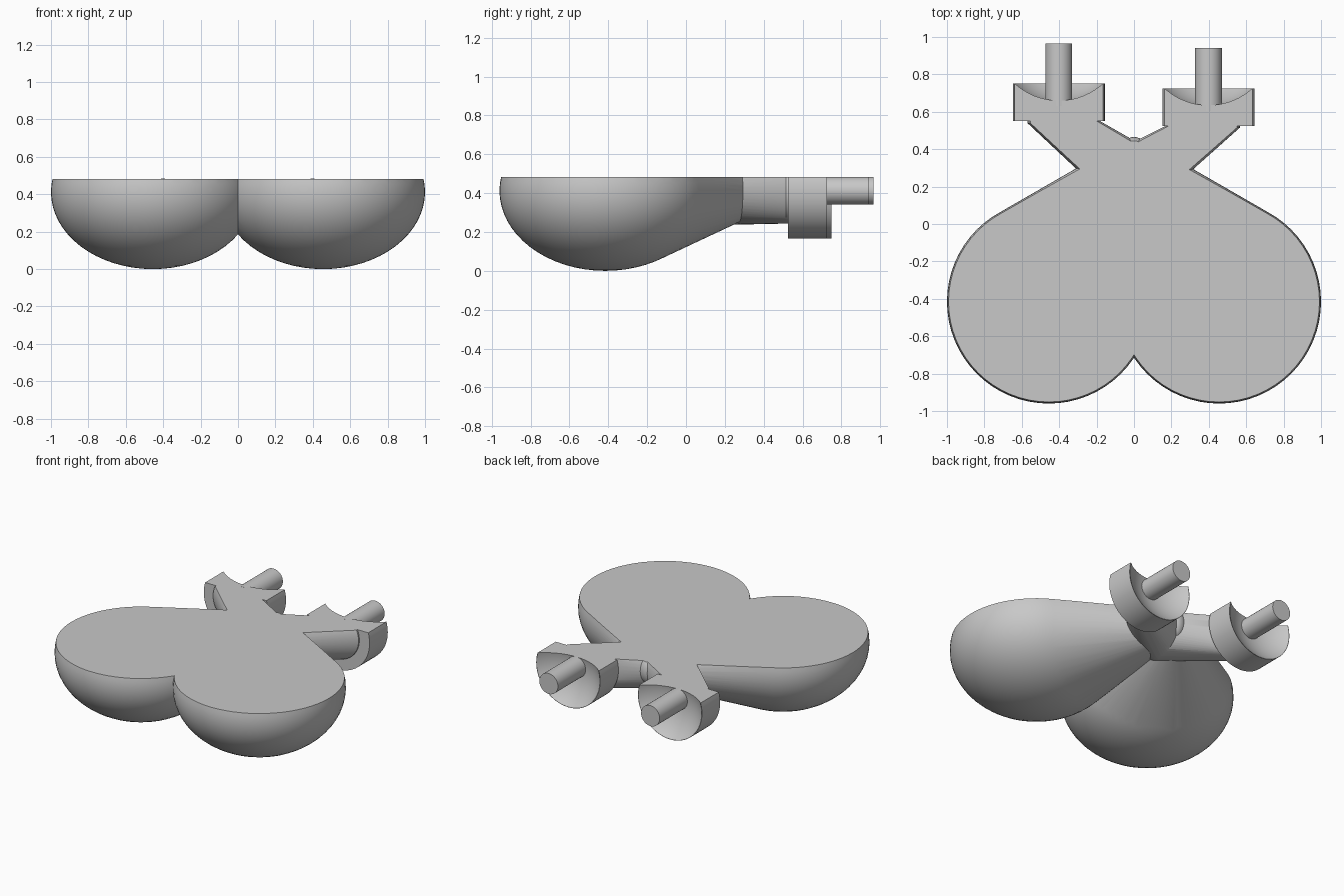
import bpy, bmesh, math
from mathutils import Matrix

cube = bpy.data.objects.get("Cube")
if cube:
    bpy.data.objects.remove(cube, do_unlink=True)

MID = 0.4125   # height shared by every part's centre line
TOP = 0.4825   # flat cut across the whole model
GREY = (0.58, 0.58, 0.58, 1)

grey = bpy.data.materials.new("plain grey")
grey.use_nodes = True
grey.diffuse_color = GREY
grey.node_tree.nodes["Principled BSDF"].inputs["Base Color"].default_value = GREY


def add_ball(bm, centre, size, segments=64):
    m = Matrix.Translation(centre) @ Matrix.Diagonal((*size, 1))
    bmesh.ops.create_uvsphere(bm, u_segments=segments, v_segments=segments // 2, radius=1, matrix=m)


def add_rod(bm, x, y0, y1, radius, segments=64):
    m = Matrix.Translation((x, (y0 + y1) / 2, MID)) @ Matrix.Rotation(math.pi / 2, 4, "X")
    bmesh.ops.create_cone(bm, cap_ends=True, segments=segments, radius1=radius,
                          radius2=radius, depth=y1 - y0, matrix=m)


def hull(bm):
    """Closed convex skin around the points of bm, which is used up."""
    skin = bmesh.new()
    for v in bm.verts:
        skin.verts.new(v.co)
    bm.free()
    bmesh.ops.convex_hull(skin, input=skin.verts[:])
    loose = [v for v in skin.verts if not v.link_faces]
    bmesh.ops.delete(skin, geom=loose, context="VERTS")
    return skin


def finish(bm, name):
    bmesh.ops.recalc_face_normals(bm, faces=bm.faces[:])
    mesh = bpy.data.meshes.new(name)
    bm.to_mesh(mesh)
    bm.free()
    mesh.materials.append(grey)
    obj = bpy.data.objects.new(name, mesh)
    bpy.context.collection.objects.link(obj)
    return obj


def select(obj):
    bpy.ops.object.select_all(action="DESELECT")
    obj.select_set(True)
    bpy.context.view_layer.objects.active = obj


def combine(target, tool, operation):
    mod = target.modifiers.new("combine", "BOOLEAN")
    mod.operation, mod.object, mod.solver = operation, tool, "EXACT"
    select(target)
    bpy.ops.object.modifier_apply(modifier=mod.name)
    bpy.data.objects.remove(tool, do_unlink=True)


def slice_top(obj):
    bm = bmesh.new()
    bmesh.ops.create_cube(bm, size=4, matrix=Matrix.Translation((0, 0, TOP + 2)))
    combine(obj, finish(bm, "top_cutter"), "DIFFERENCE")


def smooth(obj):
    select(obj)
    bpy.ops.object.shade_smooth_by_angle(angle=math.radians(30))


# Rounded lobes tapering to a shared tip, and tubes spreading to the sockets
pieces = []
for side, x, y in ((-1, -0.402, 0.55), (1, 0.398, 0.525)):
    bm = bmesh.new()
    add_ball(bm, (side * 0.455, -0.415, MID), (0.545, 0.545, MID))
    add_ball(bm, (0, 0.395, MID), (0.07, 0.07, 0.1), 32)
    pieces.append(finish(hull(bm), "lobe"))

    bm = bmesh.new()
    add_ball(bm, (0, 0.245, MID), (0.175, 0.175, 0.175))
    add_rod(bm, x, y - 0.01, y + 0.03, 0.168)
    pieces.append(finish(hull(bm), "tube"))

body = pieces[0]
body.name = "lobed_body"
for piece in pieces[1:]:
    combine(body, piece, "UNION")
slice_top(body)
smooth(body)

# Dished sockets with a pin in each
for label, x, y, end in (("right", -0.402, 0.55, 0.965), ("left", 0.398, 0.525, 0.94)):
    bm = bmesh.new()
    add_rod(bm, x, y, y + 0.2, 0.246)
    socket = finish(bm, label + "_socket")
    bm = bmesh.new()
    add_ball(bm, (x, y + 0.46, MID), (0.357, 0.357, 0.357))
    combine(socket, finish(bm, "dish_cutter"), "DIFFERENCE")
    slice_top(socket)
    smooth(socket)

    bm = bmesh.new()
    add_rod(bm, x, y + 0.08, end, 0.0715, 32)
    smooth(finish(bm, label + "_pin"))
